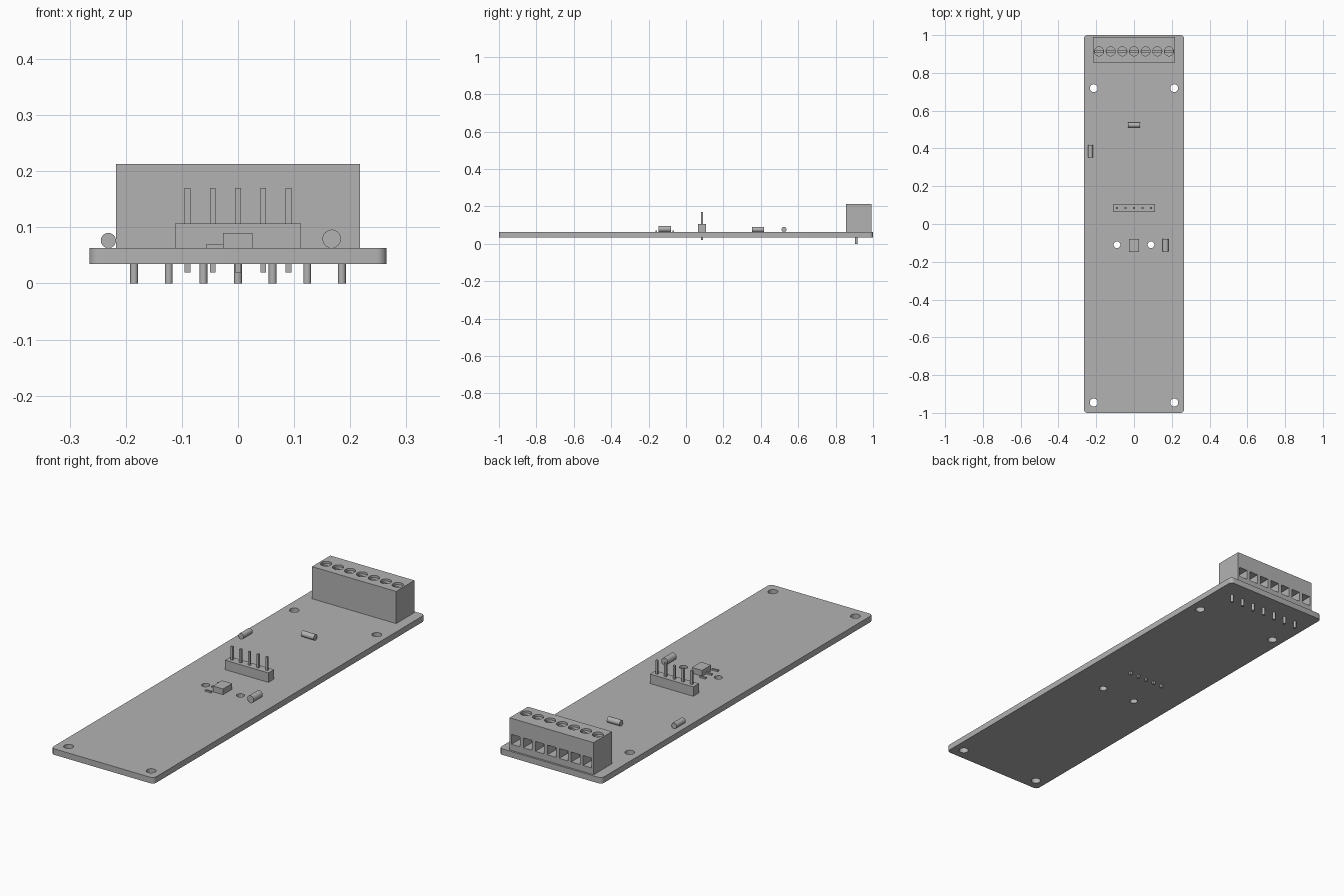
import bpy, bmesh, math
from mathutils import Matrix, Vector

cube = bpy.data.objects.get("Cube")
if cube:
    bpy.data.objects.remove(cube, do_unlink=True)

grey = bpy.data.materials.new("plain grey")
grey.use_nodes = True
colour = (0.45, 0.45, 0.45, 1)
grey.diffuse_color = colour
grey.node_tree.nodes["Principled BSDF"].inputs["Base Color"].default_value = colour

BOTTOM, TOP = 0.035, 0.063   # board faces
PITCH = 0.0617               # spacing of the terminals
terminals = [(i - 3) * PITCH for i in range(7)]


def add_box(bm, lo, hi):
    lo, hi = Vector(lo), Vector(hi)
    mat = Matrix.Translation((lo + hi) / 2) @ Matrix.Diagonal((*(hi - lo), 1))
    return bmesh.ops.create_cube(bm, size=1, matrix=mat)["verts"]


def add_rod(bm, centre, r, length, axis="Z", sides=24):
    turn = {"X": Matrix.Rotation(math.pi / 2, 4, "Y"),
            "Y": Matrix.Rotation(math.pi / 2, 4, "X"), "Z": Matrix()}[axis]
    bmesh.ops.create_cone(bm, cap_ends=True, segments=sides, radius1=r, radius2=r,
                          depth=length, matrix=Matrix.Translation(centre) @ turn)


def finish(bm, name, smooth=False):
    mesh = bpy.data.meshes.new(name)
    bm.to_mesh(mesh)
    bm.free()
    mesh.materials.append(grey)
    ob = bpy.data.objects.new(name, mesh)
    bpy.context.collection.objects.link(ob)
    if smooth:
        shade(ob)
    return ob


def shade(ob):
    bpy.ops.object.select_all(action="DESELECT")
    ob.select_set(True)
    bpy.context.view_layer.objects.active = ob
    bpy.ops.object.shade_smooth_by_angle(angle=math.radians(35))


def cut(ob, bm):
    """Subtract the shapes in bm from ob."""
    cutter = finish(bm, "cutter")
    cutter.hide_render = True
    mod = ob.modifiers.new("cut", "BOOLEAN")
    mod.operation, mod.solver, mod.object = "DIFFERENCE", "EXACT", cutter
    bpy.context.view_layer.objects.active = ob
    bpy.ops.object.modifier_apply(modifier=mod.name)
    bpy.data.objects.remove(cutter, do_unlink=True)


# Circuit board with rounded corners and drilled holes
bm = bmesh.new()
add_box(bm, (-0.265, -1, BOTTOM), (0.265, 1, TOP))
uprights = [e for e in bm.edges if abs(e.verts[0].co.z - e.verts[1].co.z) > 0.01]
bmesh.ops.bevel(bm, geom=uprights, offset=0.018, segments=6, profile=0.5, affect="EDGES")
board = finish(bm, "circuit_board")
bm = bmesh.new()
for side in (-1, 1):
    for y in (-0.945, 0.719):
        add_rod(bm, (side * 0.213, y, 0.05), 0.021, 0.1, sides=32)
    add_rod(bm, (side * 0.09, -0.11, 0.05), 0.0175, 0.1, sides=32)
cut(board, bm)
shade(board)

# Terminal block with wire openings, screw recesses and screw slots
bm = bmesh.new()
add_box(bm, (-0.217, 0.856, TOP), (0.217, 0.991, 0.213))
block = finish(bm, "terminal_block")
bm = bmesh.new()
for x in terminals:
    add_box(bm, (x - 0.022, 0.93, 0.092), (x + 0.022, 1.05, 0.138))
    add_rod(bm, (x, 0.914, 0.213), 0.024, 0.02)
cut(block, bm)
bm = bmesh.new()
for x in terminals:
    add_box(bm, (x - 0.022, 0.909, 0.194), (x + 0.022, 0.919, 0.208))
cut(block, bm)
shade(block)

# Terminal pins under the board
bm = bmesh.new()
for x in terminals:
    add_rod(bm, (x, 0.911, 0.02), 0.007, 0.04, sides=16)
finish(bm, "terminal_pins", True)

# Pin header
bm = bmesh.new()
add_box(bm, (-0.112, 0.064, TOP), (0.112, 0.106, 0.107))
finish(bm, "header_base")
bm = bmesh.new()
for i in range(-2, 3):
    x = i * 0.045
    add_box(bm, (x - 0.0053, 0.08, 0.02), (x + 0.0053, 0.09, 0.17))
finish(bm, "header_pins")

# Sensor chip with three leads
bm = bmesh.new()
add_box(bm, (-0.027, -0.147, TOP), (0.026, -0.08, 0.09))
finish(bm, "sensor_chip")
bm = bmesh.new()
for y in (-0.158, -0.113, -0.068):
    add_box(bm, (-0.056, y - 0.004, TOP), (-0.026, y + 0.004, 0.07))
finish(bm, "sensor_leads")

# Small cylindrical components lying on the board
for name, centre, r, axis in (("left_capsule", (0.167, -0.113, 0.0795), 0.0165, "Y"),
                              ("right_capsule", (-0.231, 0.385, 0.0765), 0.0135, "Y"),
                              ("cross_capsule", (0, 0.524, 0.0765), 0.0135, "X")):
    bm = bmesh.new()
    add_rod(bm, centre, r, 0.066, axis, 32)
    finish(bm, name, True)
